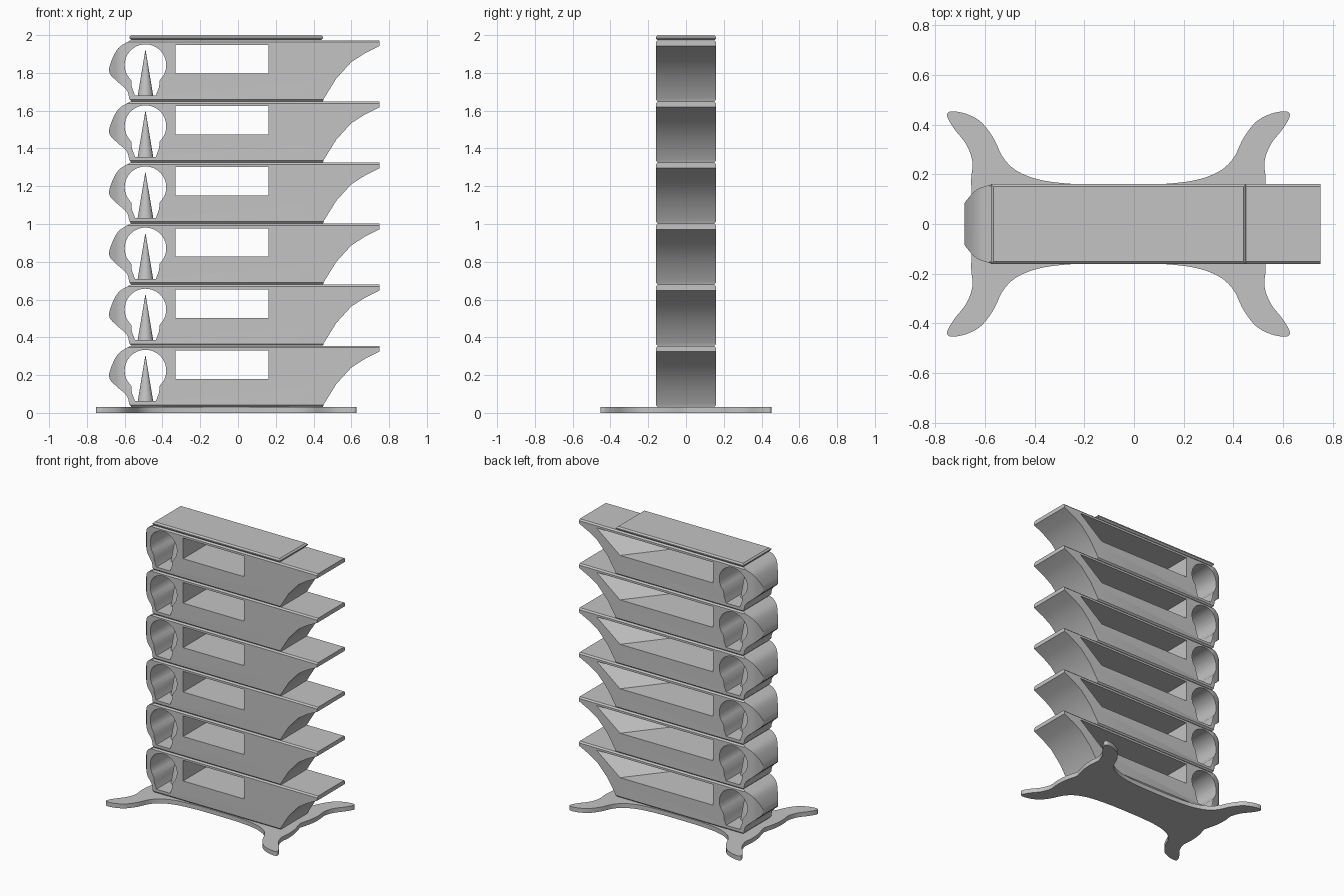
import bpy, bmesh, math
from mathutils import Vector

cube = bpy.data.objects.get("Cube")
if cube:
    bpy.data.objects.remove(cube)

grey = bpy.data.materials.new("plain grey")
grey.use_nodes = True
grey.diffuse_color = (0.55, 0.55, 0.55, 1)
grey.node_tree.nodes["Principled BSDF"].inputs["Base Color"].default_value = grey.diffuse_color

PITCH, BASE, TRAYS = 0.3235, 0.032, 6


def finish(name, bm):
    bmesh.ops.recalc_face_normals(bm, faces=bm.faces)
    mesh = bpy.data.meshes.new(name)
    bm.to_mesh(mesh)
    bm.free()
    mesh.materials.append(grey)
    ob = bpy.data.objects.new(name, mesh)
    bpy.context.collection.objects.link(ob)
    return ob


def prism(name, points, start, end, axis="z", chamfer=0):
    """Extrude an outline along z, or an x-z outline along y."""
    bm = bmesh.new()
    place = (lambda a, b: (a, b, start)) if axis == "z" else (lambda a, b: (a, start, b))
    face = bm.faces.new([bm.verts.new(place(a, b)) for a, b in points])
    ext = bmesh.ops.extrude_face_region(bm, geom=[face])
    step = Vector((0, 0, end - start)) if axis == "z" else Vector((0, end - start, 0))
    bmesh.ops.translate(bm, verts=[v for v in ext["geom"] if isinstance(v, bmesh.types.BMVert)], vec=step)
    if chamfer:
        rim = [e for e in bm.edges if abs(e.verts[0].co.z - e.verts[1].co.z) < 1e-5]
        bmesh.ops.bevel(bm, geom=rim, offset=chamfer, segments=1, affect="EDGES")
    return finish(name, bm)


def boolean(ob, tool, operation):
    mod = ob.modifiers.new(operation, "BOOLEAN")
    mod.operation, mod.object, mod.solver = operation, tool, "EXACT"
    graph = bpy.context.evaluated_depsgraph_get()
    mesh = bpy.data.meshes.new_from_object(ob.evaluated_get(graph))
    ob.modifiers.clear()
    ob.data = mesh
    bpy.data.objects.remove(tool)


def smooth(ob, angle=32):
    bpy.ops.object.select_all(action="DESELECT")
    ob.select_set(True)
    bpy.context.view_layer.objects.active = ob
    bpy.ops.object.shade_smooth_by_angle(angle=math.radians(angle))


def spline(points, steps=5):
    """Catmull-Rom curve through the points."""
    pts = [Vector(p) for p in points]
    pts = [2 * pts[0] - pts[1]] + pts + [2 * pts[-1] - pts[-2]]
    out = []
    for a, b, c, d in zip(pts, pts[1:], pts[2:], pts[3:]):
        for i in range(steps):
            t = i / steps
            out.append(0.5 * (2 * b + (c - a) * t + (2 * a - 5 * b + 4 * c - d) * t * t
                              + (3 * b - a - 3 * c + d) * t ** 3))
    return [tuple(p) for p in out] + [tuple(points[-1])]


# Tray body: side profile with spout and bulging nose
nose = spline([(-0.57, 0.323), (-0.635, 0.28), (-0.675, 0.2), (-0.68, 0.15),
               (-0.645, 0.11), (-0.59, 0.06), (-0.575, 0.012)])
spout = [(0.45, 0), (0.455, 0.015), (0.52, 0.12), (0.6, 0.208), (0.67, 0.253), (0.75, 0.293), (0.75, 0.323)]
tray = prism("tray_1", nose + [(-0.565, 0)] + spout, -0.2, 0.2, "y")

# Plan outline rounds the nose and chamfers the long edges
half = spline([(-0.69, 0.07), (-0.67, 0.1), (-0.63, 0.14), (-0.57, 0.16)]) + [(0.9, 0.16)]
plan = prism("plan", half + [(x, -y) for x, y in reversed(half)], 0, 0.323, "z", 0.01)
boolean(tray, plan, "INTERSECT")

# Round opening with a stepped, narrower foot
side = [(0.11 * math.sin(math.radians(a)), 0.192 + 0.11 * math.cos(math.radians(a))) for a in range(0, 121, 8)]
side += [(0.075, 0.11), (0.072, 0.075), (0.055, 0.03)]
ring = [(-0.49 + x, z) for x, z in side] + [(-0.49 - x, z) for x, z in reversed(side[1:])]
boolean(tray, prism("round_cutter", ring, -0.3, 0.3, "y"), "DIFFERENCE")

# Window that widens toward the back
bm = bmesh.new()
for y, low, high in ((-0.161, 0.16, 0.16), (0.161, 0.42, 0.61)):
    for x, z in ((-0.33, 0.148), (-0.33, 0.298), (low, 0.148), (high, 0.298)):
        bm.verts.new((x, y, z))
bmesh.ops.convex_hull(bm, input=bm.verts)
boolean(tray, finish("window_cutter", bm), "DIFFERENCE")
smooth(tray)

# Spike standing inside the round opening
bm = bmesh.new()
bmesh.ops.create_cone(bm, cap_ends=True, segments=32, radius1=0.042, radius2=0.001, depth=0.245)
bmesh.ops.translate(bm, verts=bm.verts, vec=(-0.49, 0, 0.147))
spike = finish("spike_1", bm)
smooth(spike)

# Stack the trays
for part in (tray, spike):
    part.location.z = BASE
    for i in range(1, TRAYS):
        copy = part.copy()
        copy.name = part.name[:-1] + str(i + 1)
        copy.location.z = BASE + i * PITCH
        bpy.context.collection.objects.link(copy)

# Lid on the top tray
top = BASE + TRAYS * PITCH
prism("lid", [(-0.575, -0.16), (0.45, -0.16), (0.45, 0.16), (-0.575, 0.16)], top, 2, "z", 0.01)

# Base plate with four curved feet, symmetric about its own middle
mid = -0.0625
quarter = spline([(mid, 0.157), (0.1, 0.16), (0.24, 0.175), (0.34, 0.21), (0.4, 0.265), (0.44, 0.345),
                  (0.49, 0.41), (0.55, 0.443), (0.61, 0.453), (0.627, 0.435), (0.6, 0.385),
                  (0.55, 0.32), (0.525, 0.25), (0.53, 0.18), (0.525, 0.1), (0.5, 0)])
right = quarter + [(x, -y) for x, y in reversed(quarter[:-1])]
left = [(2 * mid - x, y) for x, y in reversed(right[1:-1])]
base = prism("base_plate", right + left, 0, BASE)
smooth(base)
